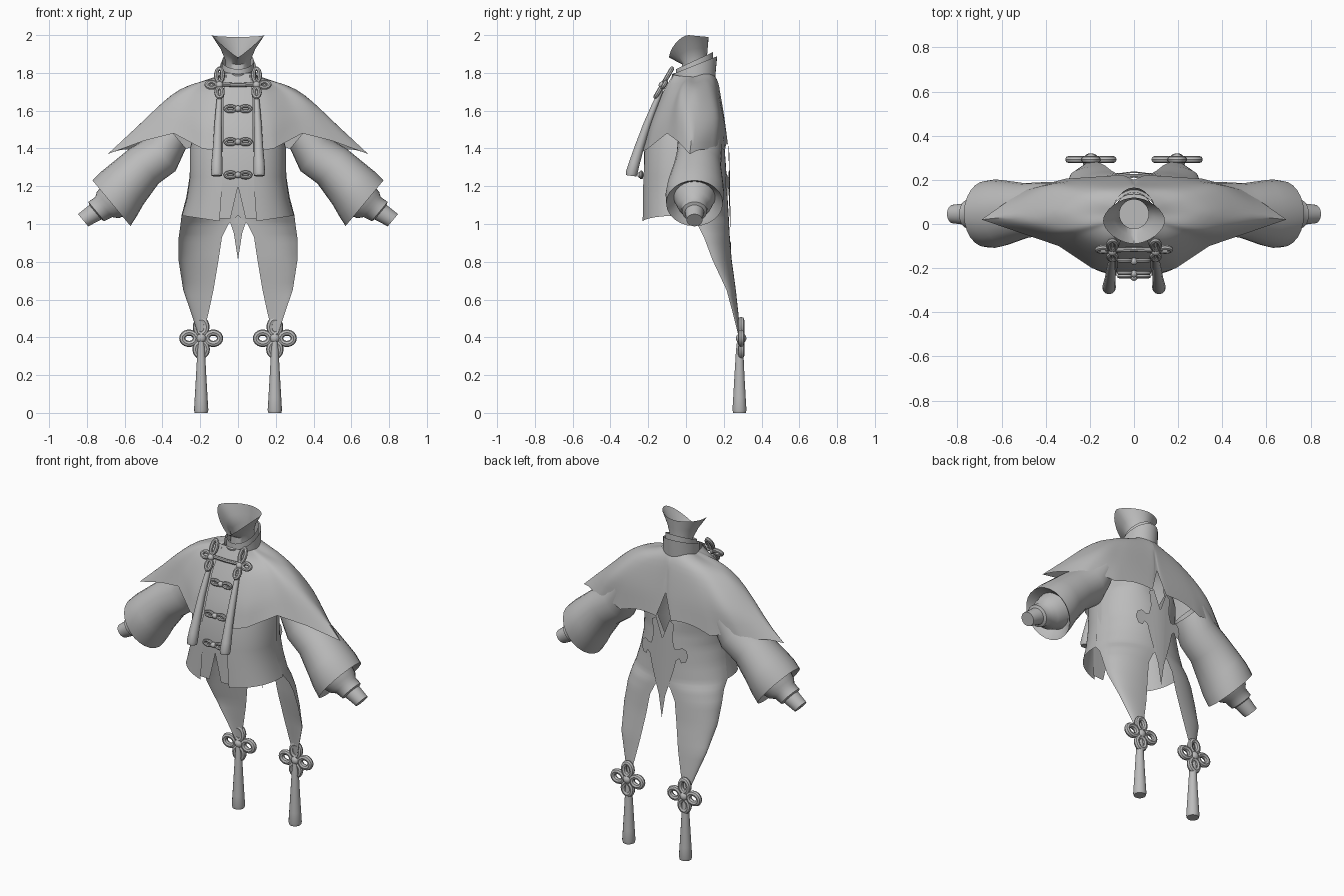
import bpy, bmesh, math
from mathutils import Vector as V

if "Cube" in bpy.data.objects:
    bpy.data.objects.remove(bpy.data.objects["Cube"])

cloth = bpy.data.materials.new("grey_cloth")
cloth.diffuse_color = (0.5, 0.5, 0.5, 1)
cloth.use_nodes = True
cloth.node_tree.nodes["Principled BSDF"].inputs["Base Color"].default_value = cloth.diffuse_color


def build(name, verts, faces, mirror=True, ref=(0, 0.03, 1.2), angle=40):
    """Mesh object with outward normals, smooth shading and optional mirror."""
    bm = bmesh.new()
    vs = [bm.verts.new(v) for v in verts]
    for f in faces:
        bm.faces.new([vs[i] for i in f])
    bmesh.ops.remove_doubles(bm, verts=bm.verts, dist=1e-5)
    bmesh.ops.recalc_face_normals(bm, faces=bm.faces)
    bm.normal_update()
    flux = sum(f.calc_area() * f.normal.dot(f.calc_center_median() - V(ref)) for f in bm.faces)
    if flux < 0:
        bmesh.ops.reverse_faces(bm, faces=bm.faces)
    me = bpy.data.meshes.new(name)
    bm.to_mesh(me)
    bm.free()
    me.materials.append(cloth)
    me.polygons.foreach_set("use_smooth", [True] * len(me.polygons))
    me.set_sharp_from_angle(angle=math.radians(angle))
    ob = bpy.data.objects.new(name, me)
    bpy.context.collection.objects.link(ob)
    if mirror:
        ob.modifiers.new("Mirror", 'MIRROR')
    return ob


def grid(name, rows, wrap=False, cap=False, **kw):
    """Skin rows of points; wrap closes each row, cap fills both ends."""
    n = len(rows[0])
    verts = [p for r in rows for p in r]
    faces = []
    for i in range(len(rows) - 1):
        for j in range(n if wrap else n - 1):
            k = (j + 1) % n
            faces.append((i * n + j, i * n + k, (i + 1) * n + k, (i + 1) * n + j))
    if cap:
        faces += [tuple(range(n)), tuple(range(len(verts) - n, len(verts)))]
    return build(name, verts, faces, **kw)


def tube(name, pts, radii, side=(0, 1, 0), n=10, mirror=True):
    """Capped tapered tube along a path."""
    pts = [V(p) for p in pts]
    rows = []
    for i, p in enumerate(pts):
        t = (pts[min(i + 1, len(pts) - 1)] - pts[max(i - 1, 0)]).normalized()
        u = t.cross(V(side)).normalized()
        w = t.cross(u)
        rows.append([p + radii[i] * (u * math.cos(a * math.tau / n) + w * math.sin(a * math.tau / n))
                     for a in range(n)])
    return grid(name, rows, wrap=True, cap=True, mirror=mirror)


def loop(name, c, a, b, r):
    """Closed cord loop around c, spanned by half axes a and b."""
    c, a, b = V(c), V(a), V(b)
    nrm = a.cross(b).normalized()
    rows, m, n = [], 18, 8
    for i in range(m + 1):
        t = (i % m) * math.tau / m
        out = a * math.cos(t) + b * math.sin(t)
        o = (a.normalized() * math.cos(t) + b.normalized() * math.sin(t)).normalized()
        rows.append([c + out + r * (o * math.cos(k * math.tau / n) + nrm * math.sin(k * math.tau / n))
                     for k in range(n)])
    return grid(name, rows, wrap=True)


def knot(name, c, r, mirror=True):
    bm = bmesh.new()
    bmesh.ops.create_uvsphere(bm, u_segments=12, v_segments=8, radius=r)
    verts = [v.co + V(c) for v in bm.verts]
    faces = [[v.index for v in f.verts] for f in bm.faces]
    bm.free()
    return build(name, verts, faces, mirror=mirror)


def spline(ps, t):
    """Catmull-Rom through ps, t counted in segments."""
    i = min(int(t), len(ps) - 2)
    f = t - i
    p1, p2 = ps[i], ps[i + 1]
    p0 = ps[i - 1] if i else p1 * 2 - p2
    p3 = ps[i + 2] if i + 2 < len(ps) else p2 * 2 - p1
    return 0.5 * (2 * p1 + (p2 - p0) * f + (2 * p0 - 5 * p1 + 4 * p2 - p3) * f * f
                  + (3 * p1 - p0 - 3 * p2 + p3) * f ** 3)


# cape: columns from front edge round to centre back, each neck -> hem
cols = [
    [(.06, -.07, 1.79), (.075, -.13, 1.68), (.075, -.19, 1.54), (.08, -.235, 1.38)],
    [(.08, -.04, 1.785), (.15, -.10, 1.69), (.18, -.165, 1.54), (.19, -.20, 1.40)],
    [(.09, 0, 1.78), (.22, -.045, 1.71), (.29, -.08, 1.60), (.34, -.10, 1.48)],
    [(.095, .02, 1.78), (.25, -.01, 1.73), (.38, -.03, 1.63), (.50, -.045, 1.44)],
    [(.10, .045, 1.78), (.31, .05, 1.71), (.49, .04, 1.555), (.69, .02, 1.37)],
    [(.095, .08, 1.79), (.25, .12, 1.72), (.40, .16, 1.56), (.50, .155, 1.38)],
    [(.07, .11, 1.80), (.18, .155, 1.72), (.26, .19, 1.57), (.31, .205, 1.385)],
    [(.03, .132, 1.81), (.04, .168, 1.74), (.045, .20, 1.58), (.05, .222, 1.42)],
    [(0, .135, 1.81), (0, .17, 1.75), (0, .185, 1.66), (0, .20, 1.57)]]
cape = []
for i in range(8 * 8 + 1):
    u = i / 8
    k = min(int(u), 7)
    ctrl = [spline([V(c[j]) for c in cols], u) for j in range(3)]
    hem = V(cols[k][3]).lerp(V(cols[k + 1][3]), u - k)
    if 4 < u < 7:  # scalloped back hem
        hem.z += 0.02 * abs(math.sin(math.pi * (u - 4)))
    ctrl.append(hem)
    col = [spline(ctrl, j / 4) for j in range(13)]
    if u == 8:
        for p in col:
            p.x = 0
    cape.append(col)
grid("cape", cape)

# coat front, open in the middle and ending just behind the side seam
rows = []
for k, (z, a, f) in enumerate([(1.5, .22, .20), (1.4, .255, .222), (1.25, .255, .232),
                               (1.14, .27, .235), (1.0, .297, .236)]):
    row = []
    for i in range(19):
        p = .265 + (1.62 - .265) * i / 18
        s, c = math.sin(p), math.cos(p)
        x = a * s ** .83
        row.append((x, -math.copysign(abs(c) ** .83, c) * f, z + (.15 * x if k == 4 else 0)))
    rows.append(row)
grid("coat_front", rows)

# front placket with notch at the hem
placket = [(1.80, -.065), (1.68, -.122), (1.54, -.18), (1.38, -.222), (1.2, -.223), (1.03, -.223)]


def placket_y(z):
    for (z1, y1), (z2, y2) in zip(placket, placket[1:]):
        if z >= z2:
            return y1 + (y2 - y1) * (z1 - z) / (z1 - z2)
    return placket[-1][1]


grid("placket", [[(max(0, .04 * (1.2 - z) / .17), y, z), (.06, y + .002, z),
                  (.088 if z > 1.5 else .115, y + .006, z)] for z, y in placket])

# coat back running into long tails: inner edge to outer edge at each height
tail = [(1.5, .05, .195, .22, -.02), (1.42, .05, .203, .25, -.02), (1.33, 0, .21, .254, -.02),
        (1.25, 0, .215, .256, -.02), (1.14, 0, .22, .274, 0), (1.045, 0, .226, .299, .02),
        (1.0, .05, .228, .304, .06), (.93, .085, .232, .314, .095), (.81, .103, .242, .315, .14),
        (.65, .13, .264, .29, .215), (.52, .158, .278, .245, .25), (.4, .19, .288, .205, .28)]
rows = []
for i in range(45):
    z, xi, yi, xo, yo = ((1 - i % 4 / 4) * p + i % 4 / 4 * q
                         for p, q in zip(tail[i // 4], tail[min(i // 4 + 1, 11)]))
    rows.append([(xi + (xo - xi) * math.sin(a * math.pi / 24),
                  yo + (yi - yo) * math.cos(a * math.pi / 24), z) for a in range(13)])
grid("coat_tail", rows)

# ornamental centre back piece with scrolls and a long point
orn = [(0, 1.30), (.045, 1.42), (.075, 1.40), (.065, 1.31), (.08, 1.25), (.10, 1.25),
       (.125, 1.265), (.15, 1.25), (.16, 1.215), (.145, 1.175), (.12, 1.17), (.108, 1.195),
       (.09, 1.18), (.07, 1.1), (.045, 1.02), (.022, .95), (0, .81)]
build("back_ornament", [(x, .23 + .014 * (1.4 - z) - x * x, z) for x, z in orn],
      [tuple(range(len(orn)))])

# sleeve, cuff opening and stepped wrist along one slanted axis: x, y, z, radius, y radius
sleeve = [(.34, .075, 1.477, .10, .115), (.404, .07, 1.369, .115, .12), (.497, .06, 1.307, .12, .125),
          (.59, .05, 1.208, .138, .148), (.63, .047, 1.16, .15, .155), (.67, .045, 1.11, .157, .15),
          (.663, .045, 1.117, .143, .138), (.635, .045, 1.14, .11, .11), (.69, .045, 1.10, .09, .09),
          (.71, .045, 1.09, .07, .07), (.75, .045, 1.066, .066, .066), (.755, .045, 1.062, .05, .05),
          (.82, .045, 1.02, .042, .042), (.82, .045, 1.02, .001, .001)]
grid("sleeve", [[(x + .64 * r * math.cos(a * math.tau / 24), y + ry * math.sin(a * math.tau / 24),
                  z + .77 * r * math.cos(a * math.tau / 24)) for a in range(24)]
                for x, y, z, r, ry in sleeve], wrap=True, ref=(.55, .045, 1.25))


# collar bands and flared neck piece
def ring(rx, ry, zf):
    out = []
    for i in range(32):
        t = i * math.tau / 32
        out.append((rx * math.sin(t), .045 - ry * math.cos(t), zf(-math.cos(t))))
    return out


grid("inner_collar", [ring(.088, .10, lambda s: 1.77), ring(.084, .098, lambda s: 1.865 + .045 * s)],
     wrap=True, mirror=False)
grid("outer_collar", [ring(.10, .11, lambda s: 1.76 + .02 * s),
                      ring(.094, .12, lambda s: 1.84 + .048 * s)], wrap=True, mirror=False)
rim = []
for i in range(32):
    t = i * math.tau / 32
    s, c = math.sin(t), -math.cos(t)
    x = .14 * math.copysign(abs(s) ** 1.15, s)
    y = .015 + .105 * math.copysign(abs(c) ** 1.15, c)
    rim.append((x, y, 1.882 + .118 * (abs(x) / .14) ** 1.15 if c < 0 else 2 - .01 * c))
base, throat = ring(.084, .098, lambda s: 1.785), ring(.066, .066, lambda s: 1.865 + .02 * s)
foot = ring(.07, .07, lambda s: 1.79)
mid = [tuple(V(p).lerp(V(q), .45) - V((p[0] * .12, 0, 0))) for p, q in zip(throat, rim)]
grid("neck", [base, foot, throat, mid, rim], wrap=True, mirror=False, ref=(0, .045, 1.85))
build("neck_base", foot, [tuple(range(32))], mirror=False, ref=(0, 0, 0))

# frog fasteners down the front
for z in (1.61, 1.435, 1.26):
    y = placket_y(z) - .014
    loop("frog_loop", (.04, y, z), (.027, 0, 0), (0, 0, .014), .0095)
    knot("frog_knot", (0, y - .004, z), .017, mirror=False)

# top fastener: cord bar, knot and petal loops on each side
up = V((0, .5, .86))
c = V((.098, -.125, 1.735))
tube("fastener_bar", [(-.09, -.118, 1.74), (0, -.115, 1.735), (.09, -.118, 1.74)],
     [.011] * 3, n=8, mirror=False)
knot("fastener_knot", c, .02)
loop("fastener_loop_top", c + up * .06, (.017, 0, 0), up * .042, .012)
loop("fastener_loop_bottom", c - up * .045, (.016, 0, 0), up * .028, .012)
loop("fastener_loop_outer", c + V((.042, .01, .002)), (.026, 0, 0), up * .017, .012)

# front tassels
tube("front_tassel", [(.095, -.13, 1.71), (.10, -.165, 1.63), (.105, -.205, 1.53), (.108, -.243, 1.42),
                      (.112, -.274, 1.32), (.113, -.288, 1.27), (.113, -.29, 1.255)],
     [.012, .016, .020, .024, .029, .031, .027], side=(1, 0, 0), n=12)

# tail knots: four cord petals, centre knot, hanging tassel
k = V((.195, .292, .395))
for name, dx, dz, a, b in [("inner", -.064, 0, .036, .03), ("outer", .064, 0, .036, .03),
                           ("top", 0, .06, .028, .038), ("bottom", 0, -.058, .03, .036)]:
    loop("tail_loop_" + name, k + V((dx, 0, dz)), (a, 0, 0), (0, 0, b), .0165)
knot("tail_knot", k, .028)
tube("tail_tassel", [(.195, .285, .41), (.195, .284, .33), (.195, .283, .2), (.195, .283, .08),
                     (.195, .283, .015), (.195, .283, 0)],
     [.012, .02, .027, .034, .038, .034], n=14)
